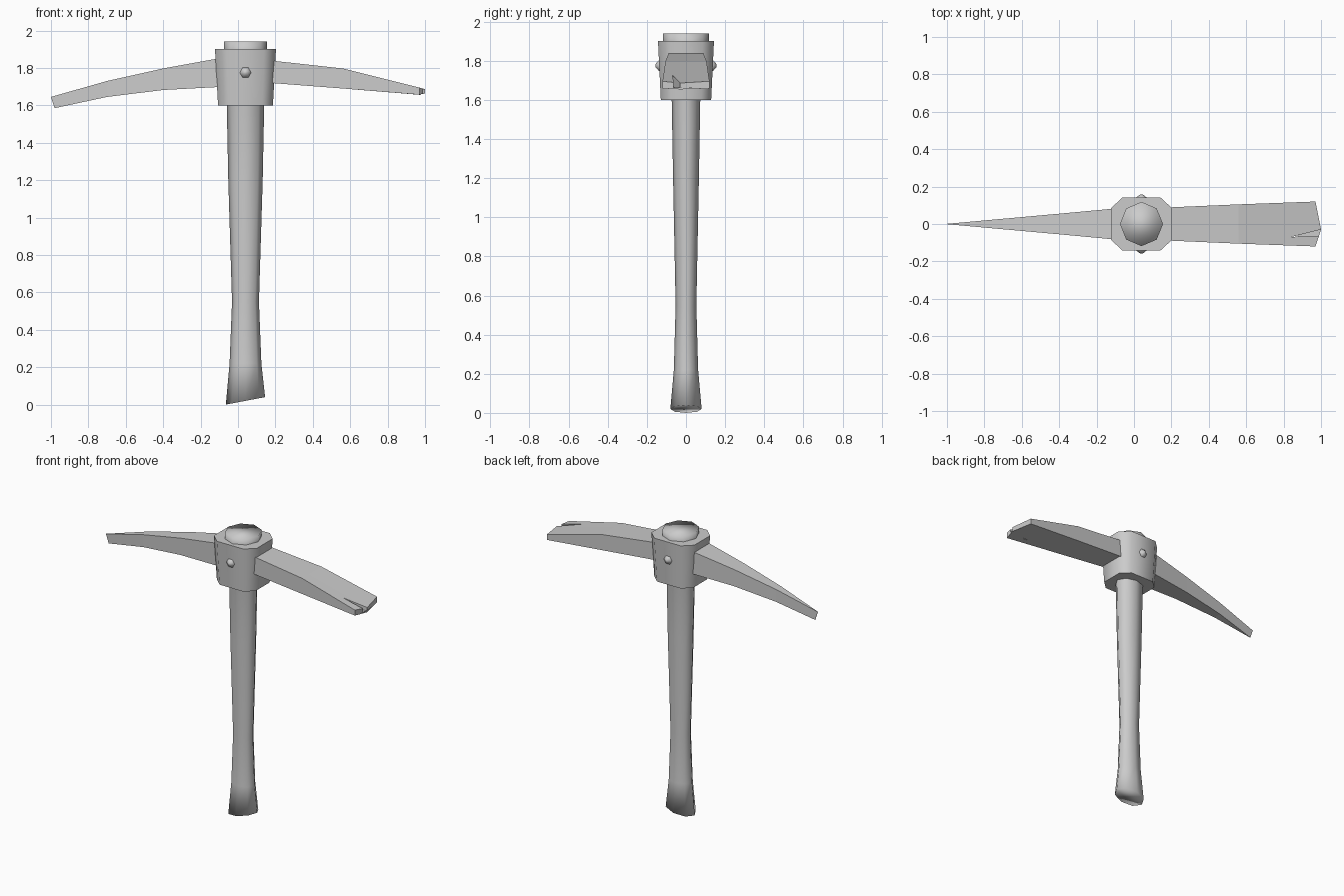
import bpy
import bmesh
import math

if "Cube" in bpy.data.objects:
    bpy.data.objects.remove(bpy.data.objects["Cube"], do_unlink=True)

CX = 0.04  # handle axis

grey = bpy.data.materials.new("plain grey")
grey.use_nodes = True
grey.diffuse_color = (0.6, 0.6, 0.6, 1)
grey.node_tree.nodes["Principled BSDF"].inputs["Base Color"].default_value = (0.6, 0.6, 0.6, 1)


def loft(name, rings, smooth=0):
    """Skin a list of equally long point rings and cap both ends."""
    bm = bmesh.new()
    loops = [[bm.verts.new(p) for p in ring] for ring in rings]
    n = len(loops[0])
    for a, b in zip(loops, loops[1:]):
        for i in range(n):
            j = (i + 1) % n
            bm.faces.new((a[i], a[j], b[j], b[i]))
    bm.faces.new(loops[0])
    bm.faces.new(loops[-1])
    bmesh.ops.remove_doubles(bm, verts=bm.verts, dist=0.0005)
    bmesh.ops.recalc_face_normals(bm, faces=bm.faces)
    mesh = bpy.data.meshes.new(name)
    bm.to_mesh(mesh)
    bm.free()
    mesh.materials.append(grey)
    obj = bpy.data.objects.new(name, mesh)
    bpy.context.collection.objects.link(obj)
    if smooth:
        bpy.ops.object.select_all(action='DESELECT')
        obj.select_set(True)
        bpy.context.view_layer.objects.active = obj
        bpy.ops.object.shade_smooth_by_angle(angle=math.radians(smooth))
    return obj


def oval(z, rx, ry, slope=0):
    ring = []
    for i in range(8):
        a = math.tau * i / 8
        x = rx * math.cos(a)
        ring.append((CX + x, ry * math.sin(a), z + slope * x))
    return ring


def block(x, half, low, high, x_low=None):
    xl = x if x_low is None else x_low
    return [(xl, -half, low), (xl, half, low), (x, half, high), (x, -half, high)]


# Handle: waisted shaft with a slanted butt, its head showing above the collar
loft("handle", [
    oval(0.02, 0.105, 0.08, 0.19), oval(0.22, 0.085, 0.062),
    oval(0.55, 0.072, 0.053), oval(1.2, 0.092, 0.066),
    oval(1.6, 0.1, 0.073), oval(1.88, 0.115, 0.118), oval(1.94, 0.115, 0.118),
], 180)


# Collar: tapered eight-sided block
def collar_ring(z, s):
    quarter = [(0.163, 0.085), (0.1, 0.143)]
    pts = quarter + [(-x, y) for x, y in reversed(quarter)]
    pts += [(-x, -y) for x, y in pts]
    return [(CX + x * s, y * s, z) for x, y in pts]


loft("collar", [collar_ring(1.6, 0.9), collar_ring(1.9, 1.0)], 50)

# Pick spike: curved, narrowing to an upright edge
loft("pick_spike", [
    block(-0.05, 0.087, 1.7, 1.86), block(-0.12, 0.081, 1.697, 1.848),
    block(-0.4, 0.055, 1.682, 1.797), block(-0.7, 0.028, 1.645, 1.73),
    block(-1.0, 0.001, 1.585, 1.645, -0.98),
])

# Adze blade: flares to a wide, slightly pointed cutting edge
def blade_ring(x, half, low, high, nose=0):
    ys = (-half, -0.03, half)
    xs = (x, x + nose, x)
    return ([(px, y, low - 0.1 * (px - x)) for px, y in zip(xs, ys)] +
            [(px, y, high - 0.3 * (px - x)) for px, y in reversed(list(zip(xs, ys)))])


blade = loft("adze_blade", [
    blade_ring(0.1, 0.085, 1.727, 1.847), blade_ring(0.17, 0.088, 1.72, 1.84),
    blade_ring(0.56, 0.105, 1.69, 1.797), blade_ring(0.97, 0.12, 1.657, 1.695, 0.03),
])

# Chip in the cutting edge
chip = [(0.84, -0.069), (1.03, -0.061), (1.03, -0.022)]
cutter = loft("chip_cutter", [[(x, y, z) for x, y in chip] for z in (1.664, 1.8)])
cutter.hide_render = True
cutter.hide_viewport = True
cut = blade.modifiers.new("chip", 'BOOLEAN')
cut.operation = 'DIFFERENCE'
cut.solver = 'EXACT'
cut.object = cutter

# Pins on both sides of the collar
for side, name in ((-1, "front_pin"), (1, "back_pin")):
    rings = []
    for r, y in ((0.032, 0.125), (0.03, 0.14), (0.008, 0.157)):
        rings.append([(CX + r * math.cos(math.tau * i / 6),
                       side * y,
                       1.775 + r * math.sin(math.tau * i / 6)) for i in range(6)])
    loft(name, rings, 180)
